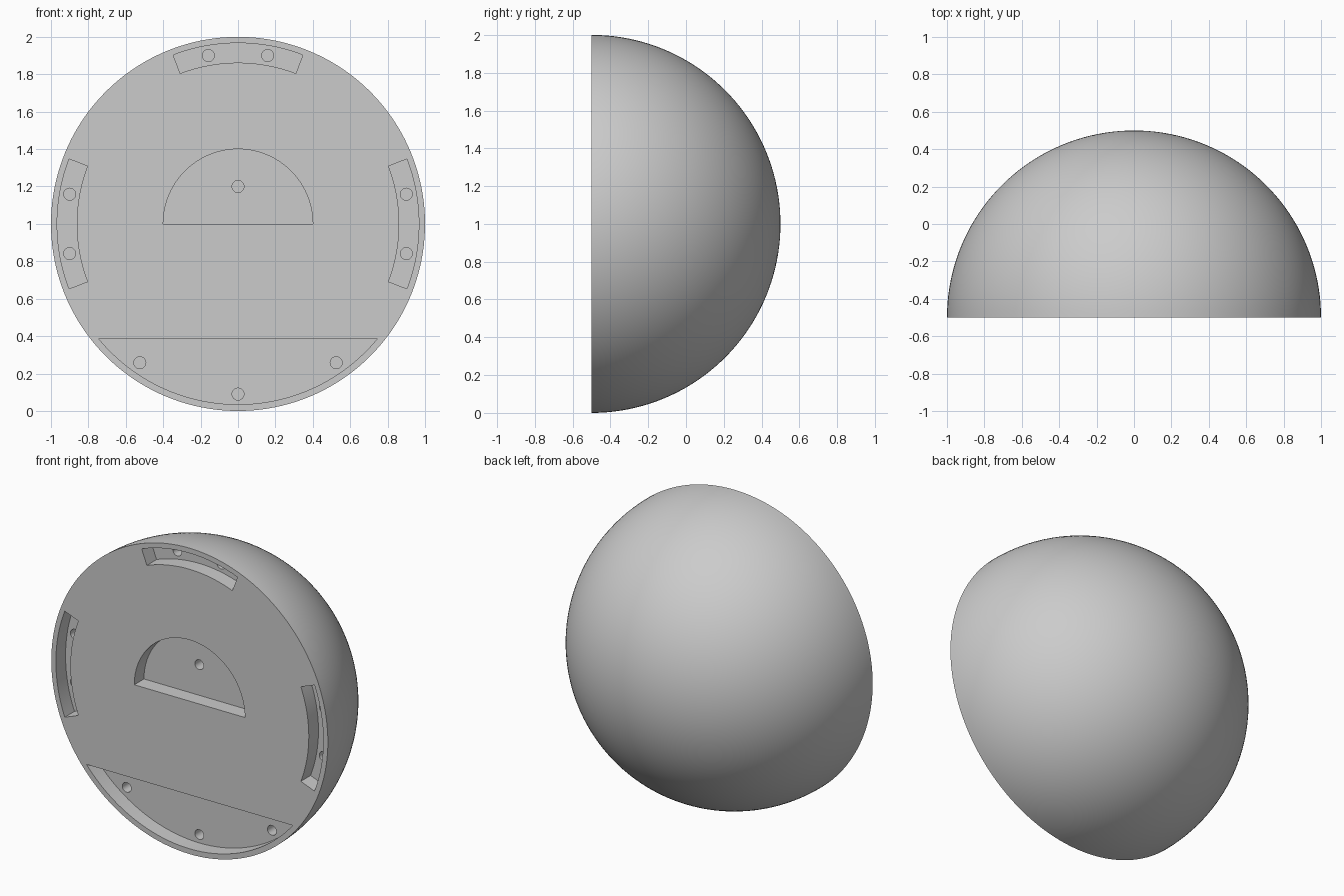
import bpy, bmesh, math
from math import sin, cos, radians, pi

if "Cube" in bpy.data.objects:
    bpy.data.objects.remove(bpy.data.objects["Cube"])

CY, CZ = -0.5, 1.0      # centre of the flat front disc (x = 0)
FLOOR = CY + 0.1        # pocket floor
HOLE_END = CY + 0.2     # bottom of the screw holes

grey = bpy.data.materials.new("plain grey")
grey.diffuse_color = (0.6, 0.6, 0.6, 1)
grey.use_nodes = True
grey.node_tree.nodes["Principled BSDF"].inputs["Base Color"].default_value = grey.diffuse_color


def make_object(name, bm):
    bmesh.ops.recalc_face_normals(bm, faces=bm.faces[:])
    mesh = bpy.data.meshes.new(name)
    bm.to_mesh(mesh)
    bm.free()
    mesh.materials.append(grey)
    ob = bpy.data.objects.new(name, mesh)
    bpy.context.collection.objects.link(ob)
    return ob


def arc(r, a0, a1, n, cx=0.0, cz=0.0):
    """Points on an arc in the disc plane, angles in degrees."""
    return [(cx + r * cos(radians(a0 + (a1 - a0) * i / n)),
             cz + r * sin(radians(a0 + (a1 - a0) * i / n))) for i in range(n + 1)]


def prism(bm, outline, y0, y1):
    """Extrude an outline (relative to the disc centre) along y."""
    a = [bm.verts.new((x, y0, CZ + z)) for x, z in outline]
    b = [bm.verts.new((x, y1, CZ + z)) for x, z in outline]
    bm.faces.new(a)
    bm.faces.new(b[::-1])
    for i in range(len(a)):
        j = (i + 1) % len(a)
        bm.faces.new((a[i], b[i], b[j], a[j]))


# Half ball with a flat front
bm = bmesh.new()
bmesh.ops.create_uvsphere(bm, u_segments=160, v_segments=80, radius=1)
bmesh.ops.delete(bm, geom=[v for v in bm.verts if v.co.z < -1e-3], context='VERTS')
for v in bm.verts:
    x, y, z = v.co
    v.co = (x, CY + max(z, 0.0) if z > 1e-4 else CY, CZ - y)
bmesh.ops.edgeloop_fill(bm, edges=[e for e in bm.edges if e.is_boundary])
body = make_object("half_ball", bm)

# Pockets: three curved slots, central half disc, bottom segment
pockets = bmesh.new()
holes = [(0, 0.2), (0, -0.91), (0.525, -0.742), (-0.525, -0.742)]
for mid in (0, 90, 180):
    prism(pockets, arc(0.967, mid - 21, mid + 21, 24) + arc(0.862, mid + 21, mid - 21, 24),
          CY - 0.1, FLOOR)
    holes += [(0.914 * cos(radians(mid + d)), 0.914 * sin(radians(mid + d))) for d in (-10, 10)]
prism(pockets, arc(0.4, 0, 180, 48), CY - 0.1, FLOOR)
edge = math.degrees(math.asin(0.613 / 0.965))
prism(pockets, arc(0.965, 180 + edge, 360 - edge, 60), CY - 0.1, FLOOR)

# Screw holes in the pocket floors
drills = bmesh.new()
for x, z in holes:
    prism(drills, arc(0.032, 0, 345, 23, x, z), FLOOR - 0.05, HOLE_END)

# Cut everything out of the half ball
bpy.context.view_layer.objects.active = body
body.select_set(True)
for name, cut in (("pocket_cutter", pockets), ("hole_cutter", drills)):
    cutter = make_object(name, cut)
    cutter.hide_render = True
    mod = body.modifiers.new(name, 'BOOLEAN')
    mod.operation, mod.solver, mod.object = 'DIFFERENCE', 'EXACT', cutter
    bpy.ops.object.modifier_apply(modifier=name)
    bpy.data.objects.remove(cutter)

bpy.ops.object.shade_smooth_by_angle(angle=radians(30))
